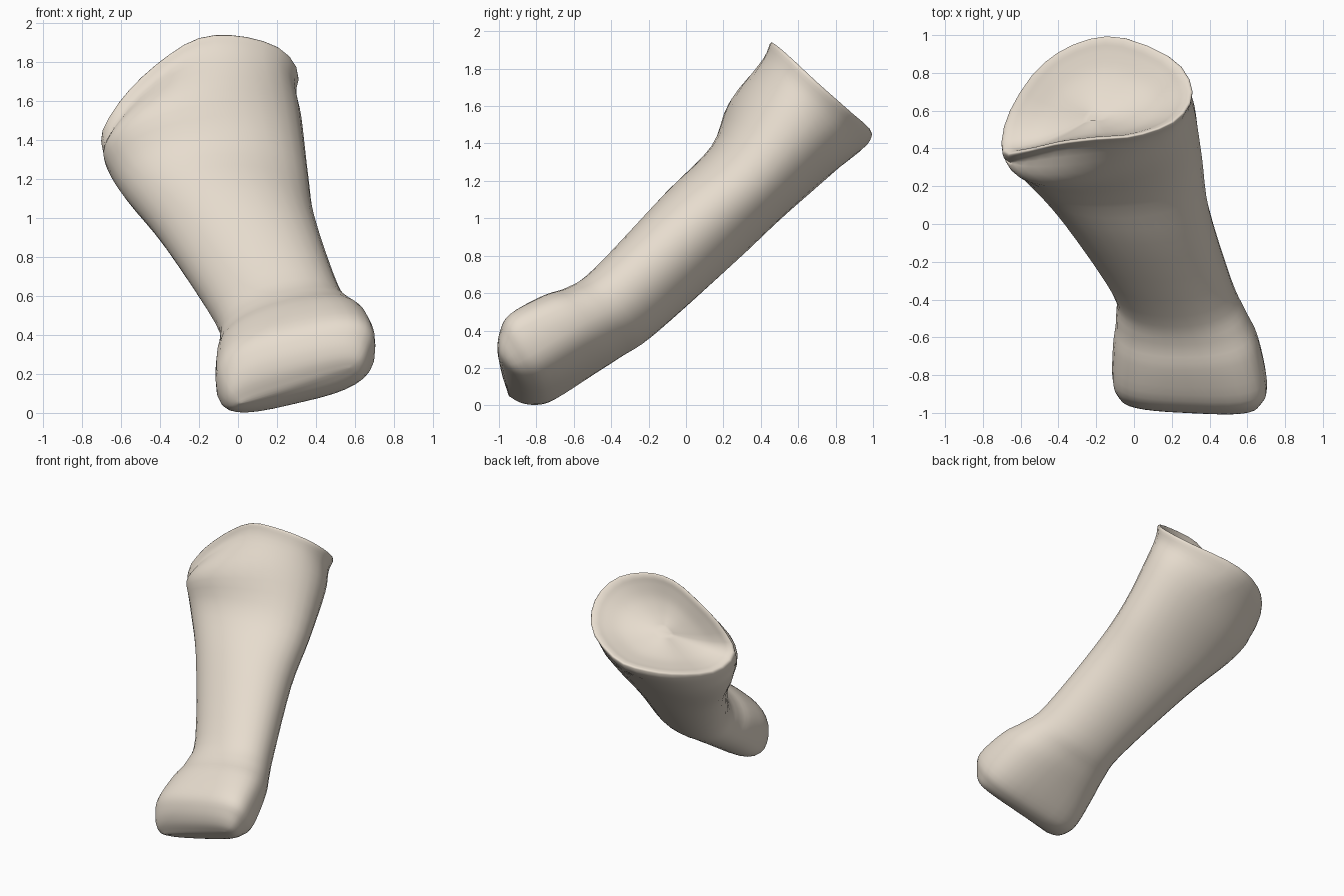
import bpy, math
from mathutils import Vector as V

if "Cube" in bpy.data.objects:
    bpy.data.objects.remove(bpy.data.objects["Cube"])

N = 32      # sides around the bone
STEPS = 4   # spline steps between sections


def spline(a, b, c, d, t):
    return 0.5 * (2*b + (c-a)*t + (2*a-5*b+4*c-d)*t*t + (3*b-a-3*c+d)*t**3)


def section(c, u, v, p, groove=0.0):
    """Rounded section: centre, half-width vector, half-thickness vector, squareness."""
    pts = []
    for i in range(N):
        a = 2 * math.pi * i / N
        k, s = math.cos(a), math.sin(a)
        x = math.copysign(abs(k) ** (2/p), k)
        y = math.copysign(abs(s) ** (2/p), s)
        y *= 1 - groove * (1 - x*x)
        pts.append(V(c) + V(u)*x + V(v)*y)
    return pts


# Distal roller: half-round sweep about a tilted cross axis
head = V((0.295, -0.785, 0.29))
tip = V((0, -0.18, -0.15))
rings = []
for deg, w in ((87, 0.28), (65, 0.345), (40, 0.385), (12, 0.41)):
    f = math.radians(deg)
    rings.append(section(head + tip*math.sin(f), V((w, -0.018, 0.09)),
                         V((0, -0.13, 0.205))*math.cos(f), 2.8, 0.07))

# Neck, shaft and flare
for c, u, v, p in (
    ((0.275, -0.63, 0.375), (0.385, 0, 0.09), (0, -0.145, 0.18), 2.5),
    ((0.25, -0.49, 0.445), (0.345, 0, 0.08), (0, -0.15, 0.165), 2.25),
    ((0.20, -0.33, 0.555), (0.322, 0, 0.06), (0, -0.16, 0.17), 2.1),
    ((0.00, 0.07, 0.945), (0.398, 0, 0.03), (0, -0.18, 0.19), 2.05),
    ((-0.12, 0.32, 1.19), (0.48, 0.03, 0.03), (0, -0.185, 0.195), 2.1),
    ((-0.18, 0.48, 1.41), (0.505, 0.10, 0.11), (-0.02, -0.235, 0.23), 2.1),
):
    rings.append(section(c, u, v, p))

# Proximal rim, tilted and flattened at the front
rim_pts = [V(p) for p in (
    (.31, .70, 1.72), (.23, .55, 1.86), (.02, .465, 1.93), (-.20, .445, 1.92),
    (-.40, .42, 1.80), (-.58, .38, 1.63), (-.695, .38, 1.45), (-.67, .57, 1.37),
    (-.52, .81, 1.39), (-.32, .95, 1.42), (-.08, .99, 1.46), (.21, .87, 1.57))]
m = len(rim_pts)
rim = []
for i in range(N):
    q = i * m / N
    j = int(q)
    rim.append(spline(*(rim_pts[(j+o) % m] for o in (-1, 0, 1, 2)), q - j))
mid = sum(rim, V()) / N
rings.append([mid + (p - mid)*0.98 + V((0, -0.04, -0.075)) for p in rim])
rings.append(rim)

# Concave joint socket inside the rim
sink = V((0.02, -0.055, -0.065))
for scale, depth in ((0.93, -0.05), (0.82, 0.25), (0.6, 0.75), (0.35, 1.0), (0.1, 1.05)):
    rings.append([mid + (p - mid)*scale + sink*depth for p in rim])

# Loft all sections with a lengthwise spline
loft = []
R = len(rings)
for i in range(R - 1):
    a, b, c, d = rings[max(i-1, 0)], rings[i], rings[i+1], rings[min(i+2, R-1)]
    for s in range(STEPS):
        loft.append([spline(a[k], b[k], c[k], d[k], s/STEPS) for k in range(N)])
loft.append(rings[-1])
verts = [p for r in loft for p in r]
faces = [(i*N+k, i*N+(k+1) % N, (i+1)*N+(k+1) % N, (i+1)*N+k)
         for i in range(len(loft)-1) for k in range(N)]
faces.append(tuple(reversed(range(N))))
faces.append(tuple(range(len(verts)-N, len(verts))))

mesh = bpy.data.meshes.new("finger_bone")
mesh.from_pydata(verts, [], faces)
mesh.shade_smooth()
ivory = bpy.data.materials.new("ivory")
ivory.diffuse_color = (0.80, 0.72, 0.62, 1)
ivory.use_nodes = True
ivory.node_tree.nodes["Principled BSDF"].inputs["Base Color"].default_value = ivory.diffuse_color
mesh.materials.append(ivory)
bone = bpy.data.objects.new("finger_bone", mesh)
bpy.context.collection.objects.link(bone)
